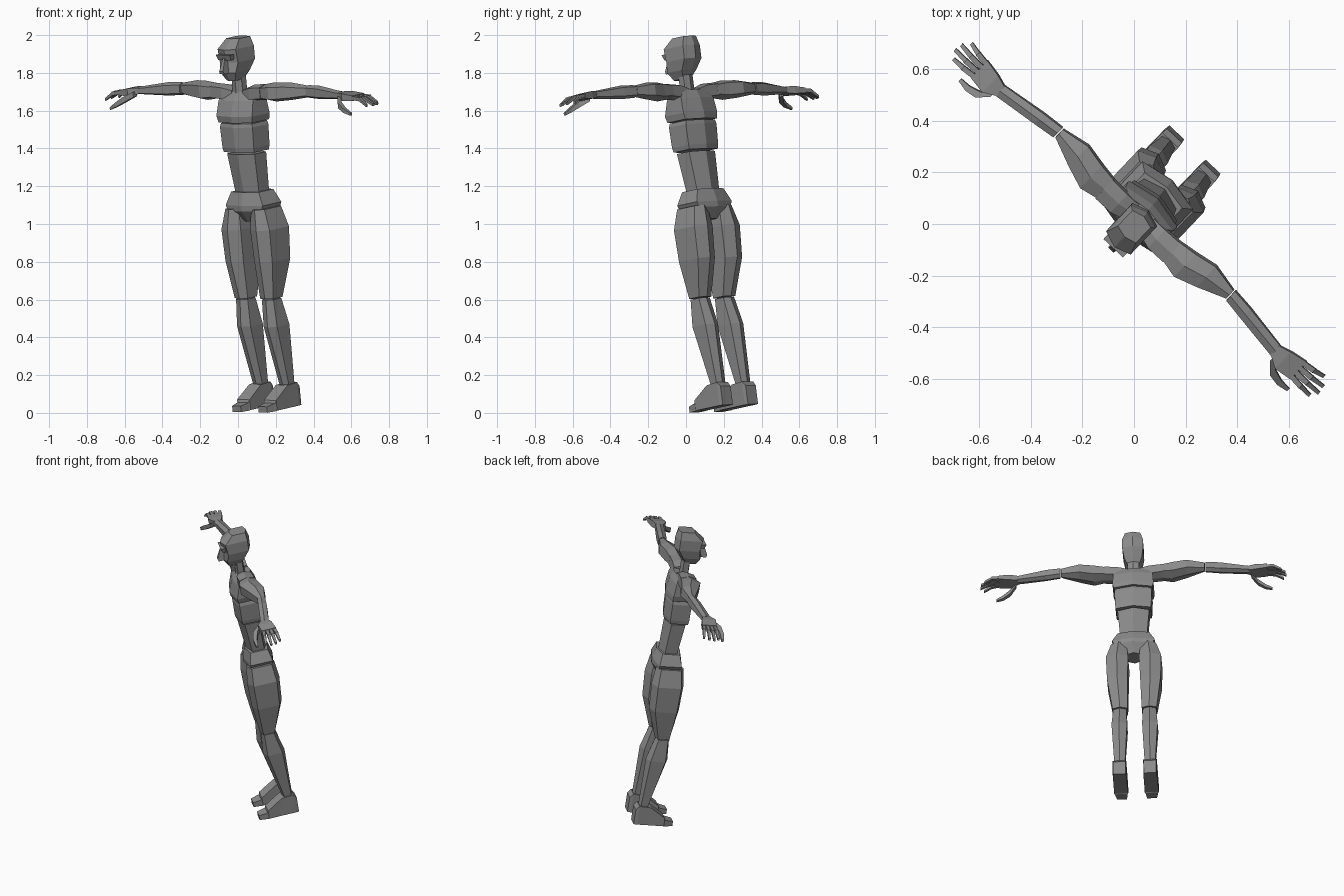
import bpy
import bmesh
from math import radians
from mathutils import Matrix, Vector

default_cube = bpy.data.objects.get("Cube")
if default_cube:
    bpy.data.objects.remove(default_cube, do_unlink=True)

# One grey clay material
clay = bpy.data.materials.new("clay grey")
clay.use_nodes = True
clay_colour = (0.26, 0.26, 0.26, 1)
clay.diffuse_color = clay_colour
clay.node_tree.nodes["Principled BSDF"].inputs["Base Color"].default_value = clay_colour
clay.node_tree.nodes["Principled BSDF"].inputs["Roughness"].default_value = 0.9

# Whole figure: turned, leaning forward, slight sideways roll, about the hips
pose = (
    Matrix.Translation((0.089, 0.108, 1))
    @ Matrix.Rotation(radians(-43.5), 4, "Z")
    @ Matrix.Rotation(radians(9), 4, "X")
    @ Matrix.Rotation(radians(1), 4, "Y")
    @ Matrix.Translation((0, 0, -1))
)

AXES = {
    "x": lambda t, u, v: Vector((t, u, v)),
    "y": lambda t, u, v: Vector((u, t, v)),
    "z": lambda t, u, v: Vector((u, v, t)),
}


def cross_section(ridge):
    """Unit box outline, with a centre ridge on two sides if ridge > 0."""
    if ridge == 0:
        return [(0, 0), (1, 0), (1, 1), (0, 1)]
    return [(0, ridge), (.5, 0), (1, ridge), (1, 1 - ridge), (.5, 1), (0, 1 - ridge)]


def finish(name, bm):
    bmesh.ops.recalc_face_normals(bm, faces=bm.faces)
    mesh = bpy.data.meshes.new(name)
    bm.to_mesh(mesh)
    bm.free()
    mesh.materials.append(clay)
    part = bpy.data.objects.new(name, mesh)
    bpy.context.scene.collection.objects.link(part)
    return part


def skin(name, rings, side=1):
    """Join equal rings of points into a closed flat-faced solid."""
    bm = bmesh.new()
    loops = [[bm.verts.new(pose @ Vector((p.x * side, p.y, p.z))) for p in ring] for ring in rings]
    count = len(loops[0])
    for low, high in zip(loops, loops[1:]):
        for i in range(count):
            j = (i + 1) % count
            bm.faces.new((low[i], low[j], high[j], high[i]))
    bm.faces.new(loops[0])
    bm.faces.new(loops[-1])
    return finish(name, bm)


def loft(name, axis, sections, ridge=0, side=1):
    """Sections are (station, u_min, u_max, v_min, v_max)."""
    rings = []
    for t, u0, u1, v0, v1 in sections:
        rings.append([
            AXES[axis](t, u0 + (u1 - u0) * u, v0 + (v1 - v0) * v)
            for u, v in cross_section(ridge)
        ])
    return skin(name, rings, side)


def trunk(name, sections, ridge):
    """Symmetric upright part: sections are (height, half_width, front, back)."""
    return loft(name, "z", [(z, -w, w, f, b) for z, w, f, b in sections], ridge)


def rod(name, points, radii, side):
    """Square bar along a short path that runs mostly sideways."""
    rings = []
    for p, r in zip(points, radii):
        centre = Vector(p)
        rings.append([centre + Vector((0, u * r, v * r)) for u, v in ((-1, -1), (1, -1), (1, 1), (-1, 1))])
    return skin(name, rings, side)


# Head and neck
trunk("head", [
    (1.78, .03, -.085, .0),
    (1.825, .055, -.11, .035),
    (1.88, .066, -.1, .075),
    (1.95, .065, -.11, .078),
    (2, .048, -.045, .065),
], .12)
trunk("brow", [(1.895, .045, -.11, -.08), (1.925, .052, -.12, -.08)], 0)
trunk("nose", [(1.825, .016, -.14, -.09), (1.84, .014, -.145, -.09), (1.905, .007, -.116, -.09)], 0)
trunk("neck", [(1.67, .045, -.05, .03), (1.72, .036, -.045, .015), (1.81, .036, -.045, .015)], .2)

# Torso blocks
trunk("chest", [
    (1.555, .122, -.1, .085),
    (1.59, .13, -.105, .085),
    (1.67, .125, -.075, .07),
    (1.715, .09, -.04, .05),
], .14)
trunk("ribcage", [
    (1.395, .11, -.09, .07),
    (1.42, .114, -.095, .075),
    (1.53, .118, -.095, .078),
    (1.55, .112, -.09, .075),
], .14)
trunk("waist", [(1.17, .085, -.06, .07), (1.385, .1, -.085, .065)], .2)
trunk("pelvis", [
    (1.02, .03, -.05, .06),
    (1.08, .12, -.09, .1),
    (1.11, .135, -.09, .1),
    (1.18, .1, -.07, .08),
], .12)

for label, side in (("left", 1), ("right", -1)):
    # Legs
    loft(label + "_thigh", "z", [
        (.61, .045, .14, -.075, .025),
        (.81, .04, .17, -.1, .095),
        (.98, .035, .175, -.105, .105),
        (1.09, .045, .142, -.09, .09),
    ], .14, side)
    loft(label + "_lower_leg", "z", [
        (.14, .062, .13, -.005, .06),
        (.46, .048, .146, -.08, .06),
        (.605, .052, .136, -.07, .02),
    ], .16, side)
    loft(label + "_foot", "y", [
        (.08, .058, .136, .02, .12),
        (.06, .054, .14, .02, .145),
        (-.015, .054, .14, .02, .14),
        (-.115, .052, .142, .02, .075),
        (-.12, .056, .138, .018, .06),
        (-.175, .064, .126, .018, .05),
    ], 0, side)

    # Shoulder and arm
    loft(label + "_shoulder", "x", [
        (.04, -.04, .04, 1.67, 1.73),
        (.1, -.055, .042, 1.665, 1.75),
        (.18, -.055, .045, 1.67, 1.755),
    ], .15, side)
    loft(label + "_upper_arm", "x", [
        (.17, -.05, .045, 1.672, 1.752),
        (.25, -.066, .056, 1.662, 1.765),
        (.34, -.035, .074, 1.668, 1.762),
        (.455, .01, .052, 1.683, 1.745),
    ], .18, side)
    loft(label + "_forearm", "x", [
        (.46, .005, .055, 1.68, 1.748),
        (.55, -.008, .046, 1.676, 1.748),
        (.735, -.035, .018, 1.685, 1.725),
    ], .18, side)

    # Hand
    loft(label + "_palm", "x", [
        (.73, -.032, .015, 1.688, 1.722),
        (.78, -.06, .03, 1.682, 1.722),
        (.85, -.052, .042, 1.682, 1.71),
    ], 0, side)
    rod(label + "_thumb", [
        (.745, -.04, 1.69), (.785, -.085, 1.665), (.83, -.1, 1.64), (.875, -.1, 1.62),
    ], [.014, .015, .012, .007], side)
    for i, reach in enumerate((.1, .12, .115, .09)):
        y = -.04 + i * .023
        spread = (i - 1.5) * .004
        rod(label + "_finger_" + str(i + 1), [
            (.845, y, 1.697),
            (.85 + reach * .5, y + spread, 1.692),
            (.85 + reach * .53, y + spread, 1.688),
            (.85 + reach, y + spread * 2, 1.66),
        ], [.01, .01, .009, .007], side)
